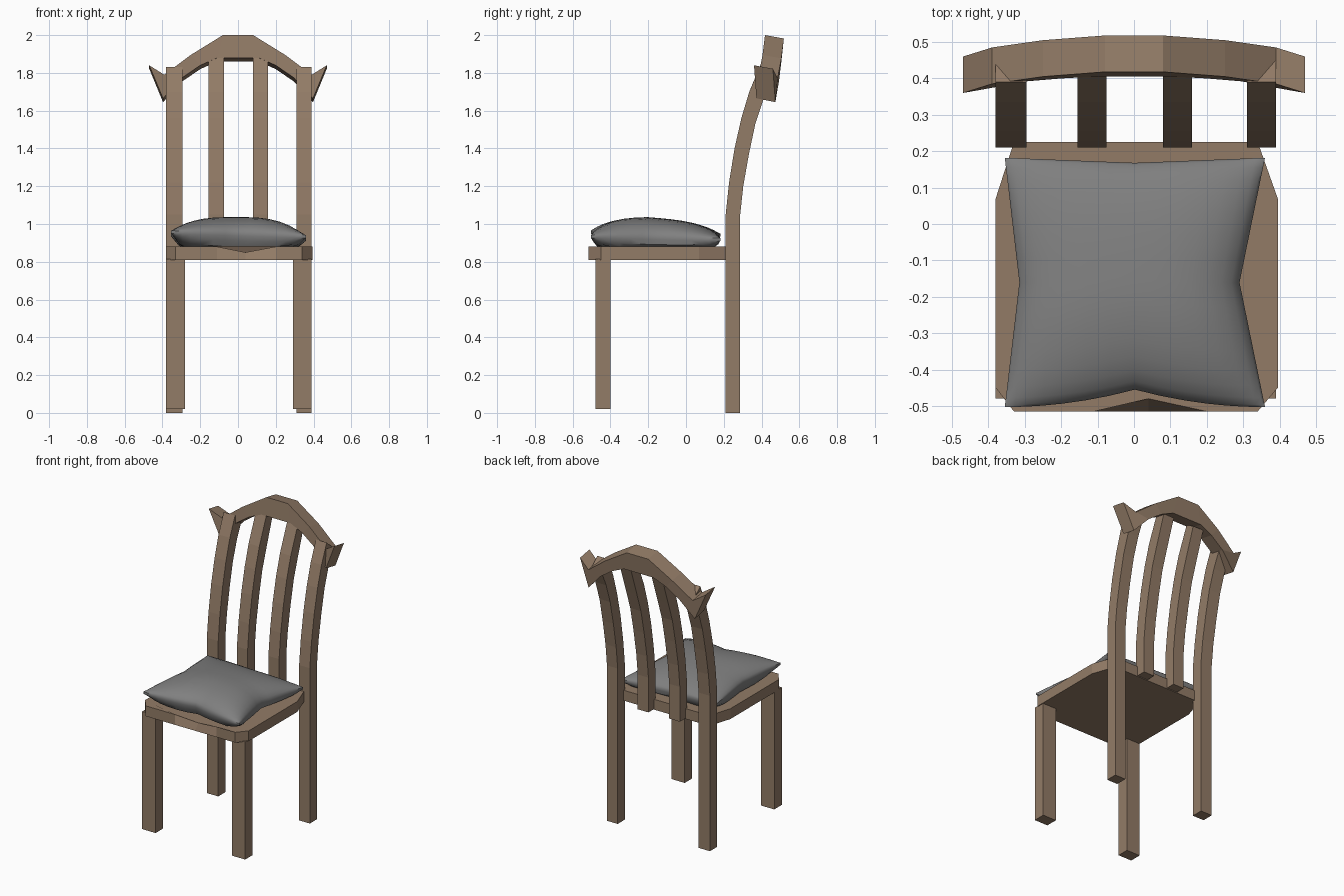
import bpy, math

if "Cube" in bpy.data.objects:
    bpy.data.objects.remove(bpy.data.objects["Cube"])


def material(name, rgb):
    m = bpy.data.materials.new(name)
    m.diffuse_color = (*rgb, 1)
    m.use_nodes = True
    m.node_tree.nodes["Principled BSDF"].inputs["Base Color"].default_value = m.diffuse_color
    return m


WOOD = material("brown wood", (0.29, 0.20, 0.135))
CLOTH = material("grey cloth", (0.215, 0.215, 0.215))


def make(name, verts, faces, mat):
    me = bpy.data.meshes.new(name)
    me.from_pydata(verts, [], faces)
    me.materials.append(mat)
    ob = bpy.data.objects.new(name, me)
    bpy.context.collection.objects.link(ob)
    return ob


def loft(name, sections, mat):
    """Skin a list of equal-length closed loops and cap both ends."""
    n = len(sections[0])
    verts = [p for s in sections for p in s]
    faces = [tuple(range(n))[::-1], tuple(range(len(verts) - n, len(verts)))]
    for k in range(len(sections) - 1):
        for i in range(n):
            j = (i + 1) % n
            faces.append((k * n + i, k * n + j, k * n + n + j, k * n + n + i))
    return make(name, verts, faces, mat)


def rect(x0, x1, y0, y1, z):
    return [(x0, y0, z), (x1, y0, z), (x1, y1, z), (x0, y1, z)]


# seat: clipped corners and a worn notch in the front edge
outline = [(-.33, -.515), (-.11, -.515), (.04, -.515), (.2, -.515), (.34, -.515),
           (.395, -.45), (.395, .07), (.34, .225), (-.33, .225), (-.38, .07), (-.38, -.45)]
bottom = [(x, y, .81) for x, y in outline]
top = [(x, y, .88) for x, y in outline]
top[2] = (.04, -.48, .85)
loft("seat", [bottom, top], WOOD)

# front legs
for side, x0, x1 in (("left", -.38, -.28), ("right", .29, .39)):
    loft("front_leg_" + side, [rect(x0, x1, -.48, -.40, z) for z in (.02, .815)], WOOD)

# back posts and slats share one curved side profile: (front y, z, back y, z)
CURVE = [(.21, 1.05, .287, 1.05), (.228, 1.22, .303, 1.20), (.257, 1.40, .333, 1.37),
         (.293, 1.56, .367, 1.53), (.335, 1.70, .41, 1.66)]


def upright(name, x0, x1, z0, end):
    prof = [(.21, z0, .287, z0)] + CURVE + [end]
    loft(name, [[(x0, a, b), (x1, a, b), (x1, c, d), (x0, c, d)] for a, b, c, d in prof], WOOD)


upright("back_post_left", -.38, -.295, 0, (.39, 1.83, .46, 1.77))
upright("back_post_right", .31, .39, 0, (.39, 1.83, .46, 1.77))
for side, x0, x1 in (("left", -.155, -.075), ("right", .08, .16)):
    upright("back_slat_" + side, x0, x1, .815, (.412, 1.885, .475, 1.85))

# top rail: bowed arch with flared ends; top (x, z, front y), bottom (x, z, front y)
half = [((.47, 1.84, .36), (.397, 1.665, .373)),
        ((.39, 1.79, .385), (.295, 1.775, .392)),
        ((.25, 1.895, .405), (.2, 1.84, .40)),
        ((.08, 2.0, .418), (.11, 1.88, .405))]
stations = [(-1, h) for h in half] + [(1, h) for h in reversed(half)]
rail = []
for s, ((tx, tz, ty), (bx, bz, by)) in stations:
    rail.append([(s * tx, ty, tz), (s * bx, by, bz),
                 (s * bx, by + .1, bz - .02), (s * tx, ty + .1, tz - .018)])
loft("top_rail", rail, WOOD)

# cushion: two puffed sheets joined at a pinched seam
N = 16


def cushion_point(u, v, upper):
    pu, pv = 1 - abs(u), 1 - abs(v)
    right = .36 - .07 * pv
    left = -.355 + .04 * pv
    front = -.503 + .048 * pu ** 2
    back = .182 - .014 * pu
    x = left + (right - left) * (u + 1) / 2
    y = front + (back - front) * (v + 1) / 2
    f = ((1 - abs(u) ** 3) * (1 - abs(v) ** 3)) ** .6
    seam = .945 - .012 * u - .008 * v
    if upper:
        z = seam + (1.037 - seam) * f * (1 - .3 * max(0, v + .2))
    else:
        z = max(.881, seam - .015 - .15 * f)
    return (x, y, z)


ts = [math.sin(math.pi / 2 * (2 * i / N - 1)) for i in range(N + 1)]
verts = [cushion_point(u, v, upper) for upper in (True, False) for v in ts for u in ts]
M, W = (N + 1) ** 2, N + 1
faces = []
for j in range(N):
    for i in range(N):
        q = (j * W + i, j * W + i + 1, (j + 1) * W + i + 1, (j + 1) * W + i)
        faces += [q, tuple(M + k for k in reversed(q))]
rim = ([i for i in range(N)] + [j * W + N for j in range(N)]
       + [N * W + i for i in range(N, 0, -1)] + [j * W for j in range(N, 0, -1)])
for a, b in zip(rim, rim[1:] + rim[:1]):
    faces.append((b, a, M + a, M + b))
cushion = make("cushion", verts, faces, CLOTH)
cushion.select_set(True)
bpy.context.view_layer.objects.active = cushion
bpy.ops.object.shade_smooth_by_angle(angle=math.radians(40))
